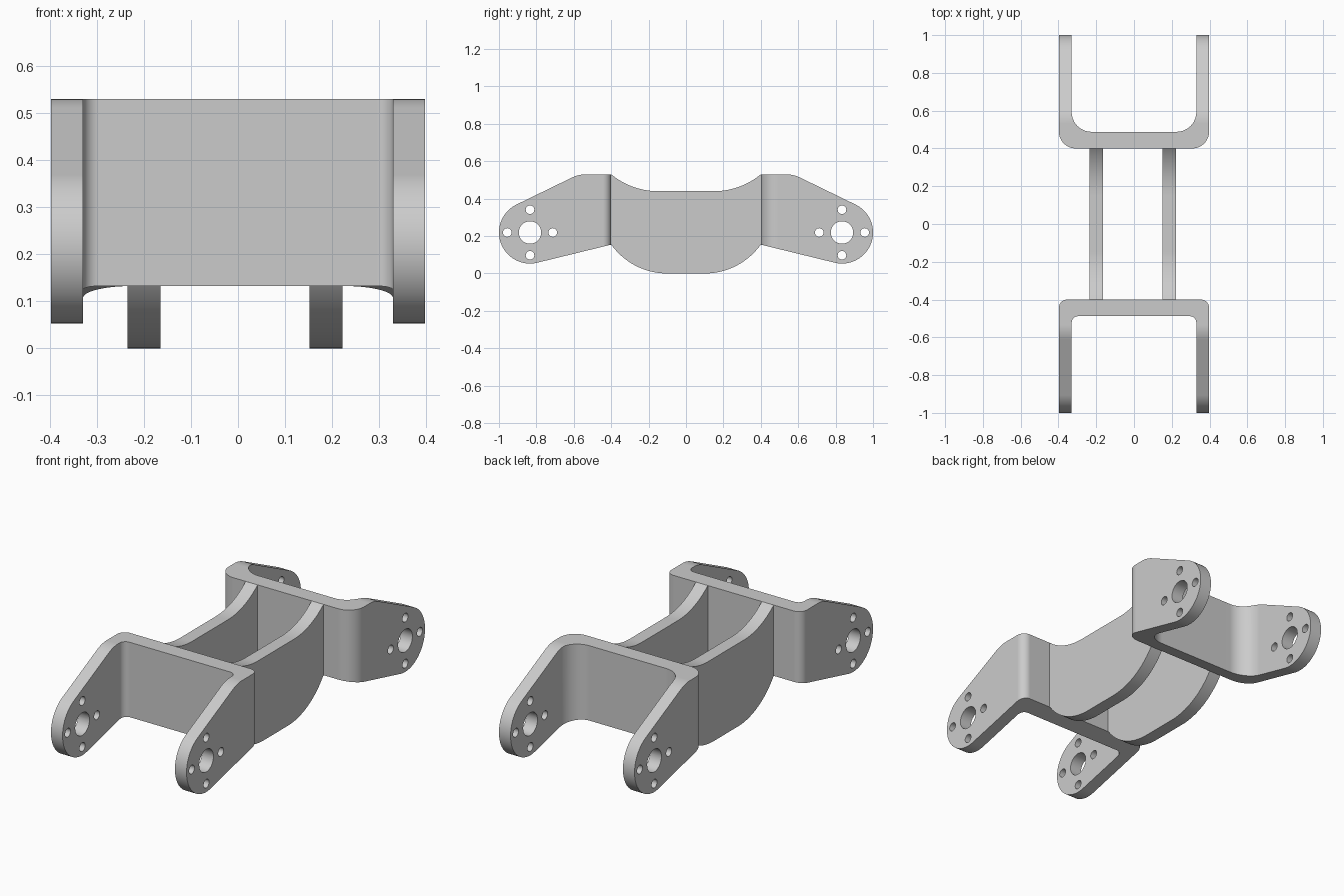
import bpy, bmesh, math
from math import radians, sin, cos

if "Cube" in bpy.data.objects:
    bpy.data.objects.remove(bpy.data.objects["Cube"])

grey = bpy.data.materials.new("plain grey metal")
grey.diffuse_color = (0.6, 0.6, 0.6, 1)
grey.use_nodes = True
grey.node_tree.nodes["Principled BSDF"].inputs["Base Color"].default_value = grey.diffuse_color


def arc(cx, cy, r, a0, a1, n=12):
    """Points on a circle from angle a0 to a1 in degrees."""
    return [(cx + r * cos(radians(a0 + (a1 - a0) * i / n)),
             cy + r * sin(radians(a0 + (a1 - a0) * i / n))) for i in range(n + 1)]


def prism(name, outlines, axis, lo, hi):
    """Extrude 2D outlines along x (outline is y,z) or z (outline is x,y)."""
    bm = bmesh.new()
    for pts in outlines:
        base = [bm.verts.new((lo, *p) if axis == 'x' else (*p, lo)) for p in pts]
        face = bm.faces.new(base)
        new = bmesh.ops.extrude_face_region(bm, geom=[face])["geom"]
        move = (hi - lo, 0, 0) if axis == 'x' else (0, 0, hi - lo)
        bmesh.ops.translate(bm, vec=move,
                            verts=[v for v in new if isinstance(v, bmesh.types.BMVert)])
    bmesh.ops.recalc_face_normals(bm, faces=bm.faces)
    me = bpy.data.meshes.new(name)
    bm.to_mesh(me)
    bm.free()
    me.materials.append(grey)
    ob = bpy.data.objects.new(name, me)
    bpy.context.collection.objects.link(ob)
    return ob


def select(ob):
    bpy.ops.object.select_all(action='DESELECT')
    ob.select_set(True)
    bpy.context.view_layer.objects.active = ob


def cut(ob, cutter, operation):
    select(ob)
    m = ob.modifiers.new("cut", 'BOOLEAN')
    m.operation, m.object, m.solver = operation, cutter, 'EXACT'
    bpy.ops.object.modifier_apply(modifier=m.name)
    bpy.data.objects.remove(cutter)


def finish(ob):
    select(ob)
    bpy.ops.object.shade_smooth_by_angle(angle=radians(30))
    m = ob.modifiers.new("even shading", 'WEIGHTED_NORMAL')
    m.keep_sharp = True


# Bracket dimensions
OUT, IN = 0.398, 0.33            # outer and inner x of the arms
WEB0, WEB1 = 0.40, 0.488         # y range of the cross wall
PY, PZ, PR = 0.834, 0.219, 0.166  # rounded arm end


def bracket(name, side, r_out, r_in):
    # U-shaped plan
    outer = [(OUT, 1.1)] + arc(OUT - r_out, WEB0 + r_out, r_out, 0, -90)
    inner = [(IN, 1.1)] + arc(IN - r_in, WEB1 + r_in, r_in, 0, -90)
    flip = lambda pts: [(-x, y) for x, y in pts]
    plan = outer + flip(outer)[::-1] + flip(inner) + inner[::-1]
    ob = prism(name, [[(x, side * y) for x, y in plan]], 'z', -0.1, 0.7)
    # Side silhouette of the arms
    shape = ([(0.38, 0.159), (0.38, 0.53)] + arc(0.533, 0.35, 0.18, 90, 64, 8)
             + arc(PY, PZ, PR, 64, -103.7, 32))
    cut(ob, prism("silhouette", [[(side * y, z) for y, z in shape]], 'x', -0.6, 0.6),
        'INTERSECT')
    # Pivot hole with four bolt holes around it
    holes = [arc(side * PY, PZ, 0.06, 0, 348.75, 31)]
    for dy, dz in ((0.122, 0), (-0.122, 0), (0, 0.122), (0, -0.122)):
        holes.append(arc(side * PY + dy, PZ + dz, 0.023, 0, 345, 23))
    cut(ob, prism("holes", holes, 'x', -0.6, 0.6), 'DIFFERENCE')
    finish(ob)


bracket("front_bracket", -1, 0.045, 0.035)
bracket("back_bracket", 1, 0.09, 0.105)

# Curved ribs joining the brackets
top = arc(0.15, 0.44 + 0.392, 0.392, -90, -50.4, 16)
bottom = arc(0.10, 0.368, 0.368, -90, -35.4, 20)
half = bottom + top[::-1]
rib = half + [(-y, z) for y, z in half[::-1]]
for name, x0, x1 in (("left_rib", -0.235, -0.165), ("right_rib", 0.152, 0.222)):
    finish(prism(name, [rib], 'x', x0, x1))
